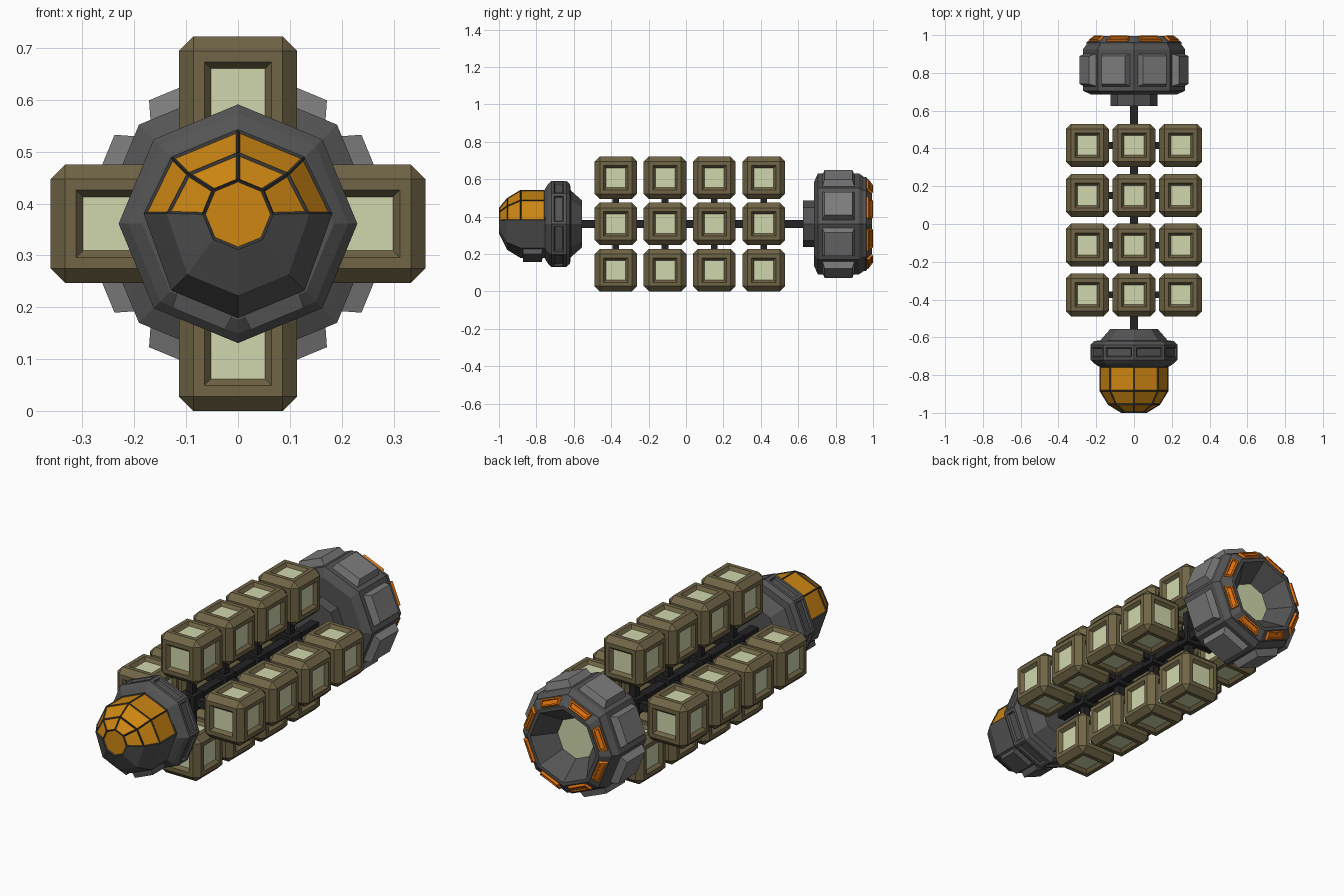
import bpy, bmesh, math
from mathutils import Matrix, Vector

if "Cube" in bpy.data.objects:
    bpy.data.objects.remove(bpy.data.objects["Cube"])

CZ = 0.361  # height of the ship's long axis


def mat(name, r, g, b):
    m = bpy.data.materials.new(name)
    lin = lambda c: ((c / 255 + 0.055) / 1.055) ** 2.4 if c > 10 else c / 255 / 12.92
    m.diffuse_color = (lin(r), lin(g), lin(b), 1)
    m.use_nodes = True
    m.node_tree.nodes["Principled BSDF"].inputs["Base Color"].default_value = m.diffuse_color
    return m


HULL = mat("dark grey hull", 84, 84, 85)
PLATE = mat("mid grey plating", 124, 124, 125)
GLASS = mat("amber glass", 205, 134, 18)
LAMP = mat("orange lamp", 226, 115, 14)
CRATE = mat("olive brown crate", 112, 101, 70)
PANEL = mat("pale green panel", 208, 215, 172)
BLACK = mat("black strut", 36, 36, 38)
FRAME = mat("window frame", 56, 56, 57)


def finish(bm, name, mats):
    me = bpy.data.meshes.new(name)
    bm.to_mesh(me)
    bm.free()
    for m in mats:
        me.materials.append(m)
    ob = bpy.data.objects.new(name, me)
    bpy.context.collection.objects.link(ob)
    return ob


def loft(profile, move=None):
    """Eight-sided closed solid along y from (radius, y) pairs; faces returned per band."""
    bm = bmesh.new()
    rings = []
    for i, (r, y) in enumerate(profile):
        ring = []
        for k in range(8):
            a = k * math.pi / 4
            p = Vector((r * math.cos(a), y, CZ + r * math.sin(a)))
            if move:
                p.z += move(i, k)
            ring.append(bm.verts.new(p))
        rings.append(ring)
    bands = [[bm.faces.new((p[k], p[(k + 1) % 8], q[(k + 1) % 8], q[k])) for k in range(8)]
             for p, q in zip(rings, rings[1:])]
    start, end = bm.faces.new(rings[0]), bm.faces.new(rings[-1])
    bmesh.ops.recalc_face_normals(bm, faces=bm.faces)
    return bm, bands, start, end


def inset(bm, faces, thick, depth, inner=None, rim=None):
    new = bmesh.ops.inset_individual(bm, faces=faces, thickness=thick, depth=depth,
                                     use_even_offset=True)["faces"]
    for f in faces:
        if inner is not None:
            f.material_index = inner
    for f in new:
        if f not in faces and rim is not None:
            f.material_index = rim


def box(name, size, loc, m):
    bm = bmesh.new()
    bmesh.ops.create_cube(bm, size=1, matrix=Matrix.Translation(loc) @ Matrix.Diagonal((*size, 1)))
    return finish(bm, name, [m])


# --- cockpit: faceted nose with amber windows above the sill line
def sill(i, k):
    if i == 0:
        return 0.018
    return 0.02 if i < 4 and k in (0, 4) else 0


bm, bands, cap, _ = loft([(0.068, -1.0), (0.138, -0.957), (0.182, -0.885), (0.182, -0.755),
                          (0.182, -0.62), (0.125, -0.555)], sill)
windows = [b[k] for b in bands[:3] for k in range(4)] + [cap]
belly = [bands[2][k] for k in (5, 6)]
inset(bm, windows, 0.005, -0.004, 1, 2)
inset(bm, belly, 0.012, 0.0)
inset(bm, belly, 0.003, 0.03)
finish(bm, "cockpit", [HULL, GLASS, FRAME])

# --- collar behind the windows, with recessed panels on each side
bm, bands, _, _ = loft([(0.185, -0.755), (0.212, -0.738), (0.23, -0.72), (0.23, -0.64),
                        (0.212, -0.62), (0.17, -0.615)])
inset(bm, bands[2], 0.015, 0.0)
inset(bm, bands[2], 0.005, -0.01)
finish(bm, "cockpit_collar", [HULL])

# --- spine running from cockpit to engine
box("spine", (0.044, 1.24, 0.044), (0, 0.04, CZ), BLACK)

# --- cargo crates: chamfered cubes with recessed panels, four around the spine in four rows
bm = bmesh.new()
bmesh.ops.create_cube(bm, size=0.228)
bmesh.ops.bevel(bm, geom=bm.edges[:], offset=0.028, segments=1, affect='EDGES')
sides = [f for f in bm.faces if f.calc_area() > 0.02]
inset(bm, sides, 0.021, 0.0)
inset(bm, sides, 0.013, -0.016, 1, 0)
crate = finish(bm, "cargo_crate", [CRATE, PANEL])
first = True
for y in (-0.375, -0.112, 0.151, 0.416):
    for dx, dz in ((1, 0), (-1, 0), (0, 1), (0, -1)):
        ob = crate if first else crate.copy()
        if not first:
            bpy.context.collection.objects.link(ob)
        first = False
        ob.location = (dx * 0.247, y, CZ + dz * 0.247)
    # cross struts and hub holding this row
    box("strut_across", (0.30, 0.036, 0.036), (0, y, CZ), BLACK)
    box("strut_upright", (0.036, 0.036, 0.30), (0, y, CZ), BLACK)
    box("strut_hub", (0.08, 0.08, 0.08), (0, y, CZ), BLACK)

# --- engine neck
bm, _, _, _ = loft([(0.124, 0.625), (0.124, 0.70)])
finish(bm, "engine_neck", [HULL])

# --- engine: drum with raised side plates, lamps on the rim and a glowing nozzle
bm, bands, _, glow = loft([(0.225, 0.685), (0.27, 0.705), (0.27, 0.925), (0.252, 0.95),
                           (0.252, 0.962), (0.205, 0.995), (0.188, 0.995), (0.105, 0.89)])
glow.material_index = 1
plates, rim = bands[1], bands[4]
inset(bm, plates, 0.024, 0.0)
inset(bm, plates, 0.012, 0.036, 2, 2)
inset(bm, rim, 0.006, 0.0)
# narrow each lamp towards the middle of its side
for f in rim:
    c = f.calc_center_median()
    t = Vector((0, 1, 0)).cross(f.normal).normalized()
    for v in f.verts:
        v.co -= t * ((v.co - c).dot(t) * 0.28)
inset(bm, rim, 0.003, 0.012, 3, 3)
inset(bm, rim, 0.007, 0.0, 3, 3)
inset(bm, rim, 0.002, -0.005, 3, 3)
finish(bm, "engine", [HULL, PANEL, PLATE, LAMP])
